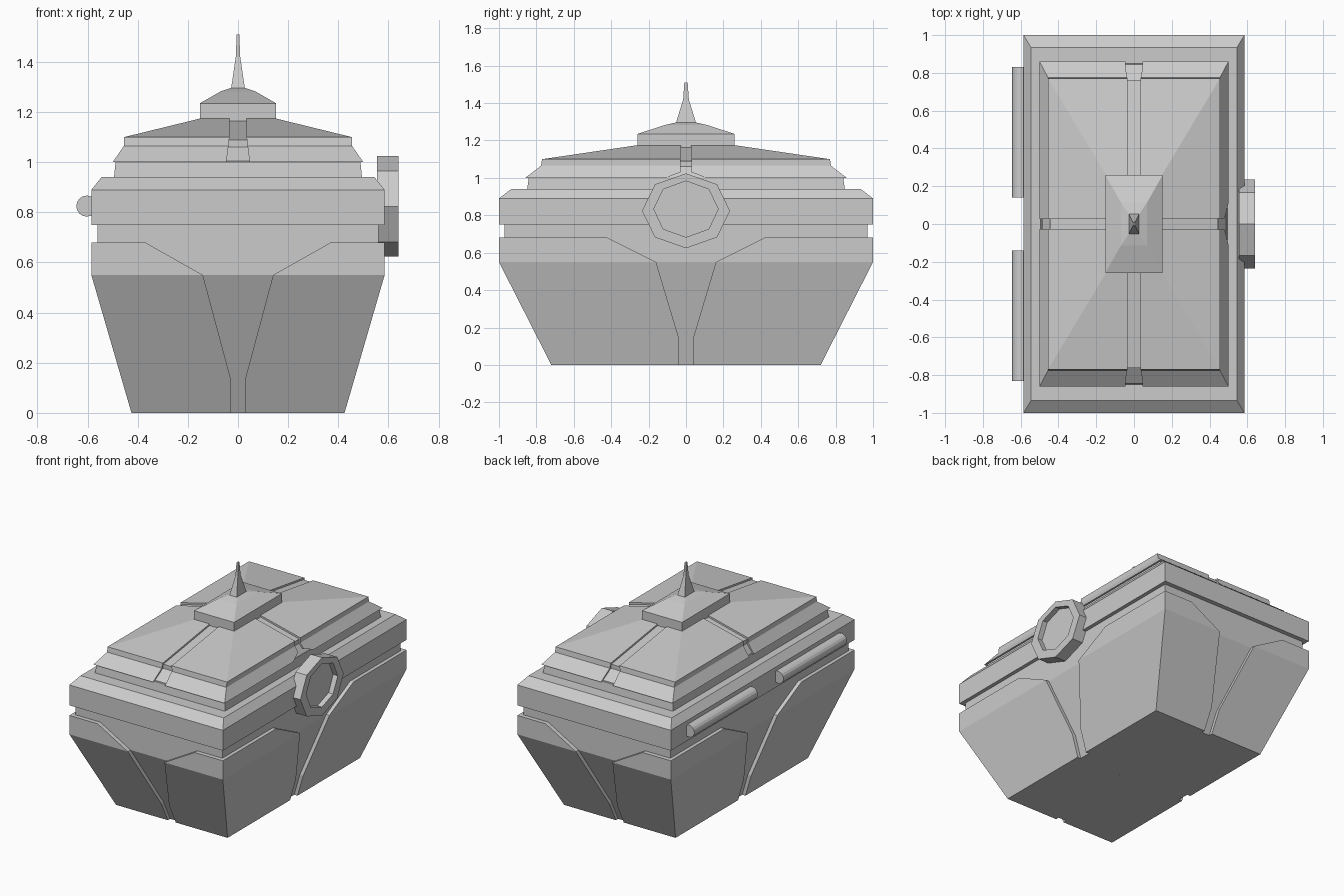
import bpy, bmesh, math
from mathutils import Vector

if "Cube" in bpy.data.objects:
    bpy.data.objects.remove(bpy.data.objects["Cube"])


def mesh_object(name, bm):
    bmesh.ops.recalc_face_normals(bm, faces=bm.faces)
    me = bpy.data.meshes.new(name)
    bm.to_mesh(me)
    bm.free()
    ob = bpy.data.objects.new(name, me)
    bpy.context.collection.objects.link(ob)
    return ob


def loft(name, rings):
    """Skin a closed solid through rings of points."""
    bm = bmesh.new()
    loops = [[bm.verts.new(p) for p in ring] for ring in rings]
    n = len(loops[0])
    for a, b in zip(loops, loops[1:]):
        for i in range(n):
            j = (i + 1) % n
            bm.faces.new((a[i], a[j], b[j], b[i]))
    bm.faces.new(loops[0])
    bm.faces.new(loops[-1])
    return mesh_object(name, bm)


def tiers(name, levels):
    """Stacked rectangles given as (half x, half y, z)."""
    signs = ((-1, -1), (1, -1), (1, 1), (-1, 1))
    return loft(name, [[(sx * x, sy * y, z) for sx, sy in signs] for x, y, z in levels])


def groove_cutter(half, axis, start, end):
    """Mirror a half profile (width, z) and extrude it along x or y."""
    outline = half + [(-w, z) for w, z in reversed(half)]
    point = lambda w, z, d: (d, w, z) if axis == 'x' else (w, d, z)
    return loft("cutter", [[point(w, z, d) for w, z in outline] for d in (start, end)])


def cut(ob, cutters):
    for c in cutters:
        c.hide_render = True
        mod = ob.modifiers.new("groove", 'BOOLEAN')
        mod.object = c
        mod.operation = 'DIFFERENCE'
        mod.solver = 'EXACT'
    deps = bpy.context.evaluated_depsgraph_get()
    deps.update()
    me = bpy.data.meshes.new_from_object(ob.evaluated_get(deps))
    ob.modifiers.clear()
    ob.data = me
    for c in cutters:
        bpy.data.objects.remove(c)


# Recessed core of the base, also forming the seam under the lid
tiers("base_core", [(.40, .695, 0), (.56, .97, .55), (.56, .97, .76)])

# Raised corner panels, separated by Y-shaped gaps
panels = tiers("corner_panels", [(.425, .72, 0), (.585, 1, .55), (.585, 1, .68)])
cut(panels, [
    groove_cutter([(.03, -.1), (.03, .14), (.14, .55), (.37, .68), (.37, .8)], 'y', -1.2, 1.2),
    groove_cutter([(.04, -.1), (.04, .15), (.16, .55), (.42, .68), (.42, .8)], 'x', -.8, .8),
])

# Lid band with bevelled shoulder, and the neck above it
tiers("lid_band", [(.585, 1, .75), (.585, 1, .89), (.545, .935, .94)])
tiers("lid_neck", [(.495, .85, .935), (.488, .84, 1.005)])

# Roof core shows at the bottom of the roof grooves
tiers("roof_core", [(.488, .845, 1.0), (.445, .762, 1.06), (.445, .762, 1.089), (.14, .25, 1.165)])

# Stepped hip roof with a groove down each side
roof = tiers("roof", [(.50, .86, 1.0), (.455, .775, 1.065), (.455, .77, 1.10), (.14, .245, 1.177)])
cut(roof, [
    groove_cutter([(.046, .95), (.046, 1.0), (.034, 1.1), (.034, 1.3)], 'y', -1.2, 1.2),
    groove_cutter([(.026, .95), (.026, 1.3)], 'x', -.8, -.01),
    groove_cutter([(.11, .95), (.11, 1.0), (.03, 1.03), (.026, 1.3)], 'x', .01, .8),
])

# Cap and spire
tiers("roof_cap", [(.152, .26, 1.16), (.152, .26, 1.235), (.07, .115, 1.282), (.03, .055, 1.296)])
tiers("spire", [(.028, .055, 1.29), (.009, .015, 1.42), (.005, .009, 1.51)])


# Octagonal clasp with a sunken face
def octagon(x, ry, rz, z):
    return [(x, ry * math.cos(i * math.pi / 4), z + rz * math.sin(i * math.pi / 4)) for i in range(8)]


loft("clasp", [octagon(.555, .235, .2, .824), octagon(.64, .235, .2, .824),
               octagon(.64, .172, .15, .833), octagon(.605, .172, .15, .833)])

# Two hinge barrels on the opposite side
for label, s in (("front", -1), ("back", 1)):
    loft(label + "_hinge", [[(-.603 + .042 * math.cos(i * math.pi / 8), s * y,
                              .825 + .042 * math.sin(i * math.pi / 8)) for i in range(16)]
                            for y in (.14, .83)])
